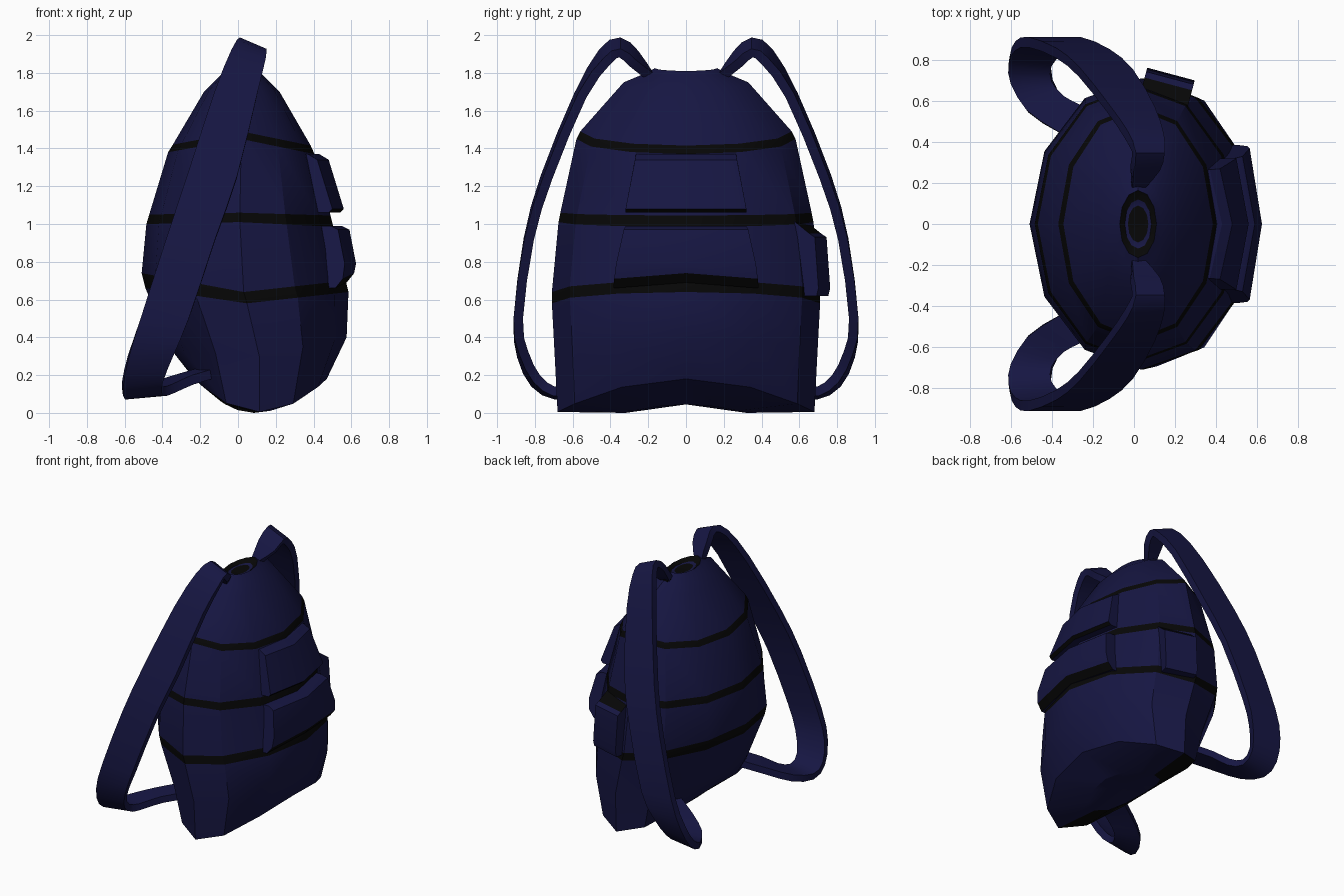
import bpy, bmesh, math
from mathutils import Vector, Matrix

if "Cube" in bpy.data.objects:
    bpy.data.objects.remove(bpy.data.objects["Cube"])


def material(name, rgb):
    m = bpy.data.materials.new(name)
    m.diffuse_color = (*rgb, 1)
    m.use_nodes = True
    m.node_tree.nodes["Principled BSDF"].inputs["Base Color"].default_value = m.diffuse_color
    return m


NAVY = material("navy_cloth", (0.008, 0.008, 0.055))
BLACK = material("black_trim", (0.002, 0.002, 0.002))


def finish(name, bm, smooth=30):
    bmesh.ops.recalc_face_normals(bm, faces=bm.faces)
    me = bpy.data.meshes.new(name)
    bm.to_mesh(me)
    bm.free()
    ob = bpy.data.objects.new(name, me)
    bpy.context.collection.objects.link(ob)
    me.materials.append(NAVY)
    me.materials.append(BLACK)
    bpy.ops.object.select_all(action='DESELECT')
    ob.select_set(True)
    bpy.context.view_layer.objects.active = ob
    bpy.ops.object.shade_smooth_by_angle(angle=math.radians(smooth))
    return ob


# Bag body: 12-sided rings (z at sides, z at +x, z at -x, x min, x max, half y, black below?)
RINGS = [
    (1.79, 1.79, 1.79, -0.03, 0.07, 0.09, 0),
    (1.795, 1.79, 1.79, -0.045, 0.085, 0.12, 1),
    (1.825, 1.81, 1.81, -0.07, 0.11, 0.165, 0),
    (1.80, 1.78, 1.78, -0.10, 0.14, 0.21, 0),
    (1.75, 1.70, 1.70, -0.18, 0.22, 0.33, 0),
    (1.49, 1.415, 1.42, -0.345, 0.385, 0.56, 1),
    (1.45, 1.37, 1.38, -0.37, 0.405, 0.58, 0),
    (1.06, 1.045, 1.05, -0.47, 0.49, 0.665, 1),
    (1.01, 0.985, 1.00, -0.485, 0.505, 0.675, 0),
    (0.64, 0.70, 0.74, -0.51, 0.57, 0.71, 1),
    (0.58, 0.64, 0.66, -0.49, 0.585, 0.71, 0),
    (0.30, 0.40, 0.33, -0.35, 0.575, 0.695, 0),
    (0.005, 0.18, 0.19, -0.24, 0.47, 0.68, 2),
    (0.0, 0.045, 0.06, -0.09, 0.26, 0.32, 0),
]
bm = bmesh.new()
loops = []
for k, (zs, zf, zb, x0, x1, ry, _) in enumerate(RINGS):
    loop = []
    power = 2 if k >= 12 else 1
    for i in range(12):
        c, s = math.cos(i * math.pi / 6), math.sin(i * math.pi / 6)
        z = zs + ((zf if c > 0 else zb) - zs) * abs(c) ** power
        loop.append(bm.verts.new(((x0 + x1) / 2 + (x1 - x0) / 2 * c, ry * s, z)))
    loops.append(loop)
for a, b, ring in zip(loops, loops[1:], RINGS):
    for i in range(12):
        j = (i + 1) % 12
        f = bm.faces.new((a[i], a[j], b[j], b[i]))
        # the last strip is black only at its rear part
        f.material_index = int(ring[6] == 1 or (ring[6] == 2 and 3 <= i <= 8))
bm.faces.new(loops[0]).material_index = 1
tip = bm.verts.new((0.10, 0, 0.045))
for i in range(12):
    bm.faces.new((loops[-1][i], loops[-1][(i + 1) % 12], tip))
finish("bag_body", bm)


# Pocket: rows of (z, outward distance, half width), swept over three columns
def pocket(name, rows, bend, black_row, origin=(0, 0, 0), angle=0, sag=0):
    bm = bmesh.new()
    grid = []
    for k, (z, d, w) in enumerate(rows):
        drop = sag if k > len(rows) // 2 else 0
        grid.append([bm.verts.new((d - bend * abs(t), t * w, z - drop * abs(t)))
                     for t in (-1, 0, 1)])
    for k in range(len(grid)):
        a, b = grid[k], grid[(k + 1) % len(grid)]
        for t in (0, 1):
            bm.faces.new((a[t], a[t + 1], b[t + 1], b[t])).material_index = int(k == black_row)
    for t in (0, 2):
        bm.faces.new([r[t] for r in grid])
    bm.transform(Matrix.Translation(origin) @ Matrix.Rotation(angle, 4, 'Z'))
    return finish(name, bm)


pocket("upper_pocket", [(1.37, 0.36, 0.265), (1.37, 0.43, 0.265), (1.34, 0.48, 0.27),
                        (1.08, 0.56, 0.32), (1.06, 0.54, 0.32), (1.06, 0.42, 0.32)],
       0.06, 3)
pocket("lower_pocket", [(0.99, 0.46, 0.32), (0.99, 0.55, 0.32), (0.97, 0.59, 0.33),
                        (0.79, 0.625, 0.37), (0.74, 0.615, 0.38), (0.69, 0.575, 0.385),
                        (0.69, 0.48, 0.385)],
       0.06, 4, sag=0.03)
pocket("side_pocket", [(1.02, -0.06, 0.12), (0.95, 0.03, 0.12), (0.93, 0.06, 0.12),
                       (0.66, 0.08, 0.12), (0.62, 0.07, 0.12), (0.62, -0.06, 0.12)],
       0, 0, origin=(0.16, 0.655, 0), angle=math.radians(75))

# Shoulder straps: ribbon of outer / inner edge points
STRAP = [
    ((-0.01, 0.19, 1.78), (0.05, 0.19, 1.78)),
    ((-0.01, 0.27, 1.90), (0.12, 0.28, 1.85)),
    ((0.00, 0.35, 1.965), (0.14, 0.35, 1.905)),
    ((-0.04, 0.44, 1.91), (0.14, 0.42, 1.86)),
    ((-0.13, 0.57, 1.68), (0.10, 0.55, 1.68)),
    ((-0.27, 0.745, 1.25), (-0.005, 0.73, 1.25)),
    ((-0.38, 0.835, 0.92), (-0.12, 0.83, 0.92)),
    ((-0.515, 0.888, 0.50), (-0.26, 0.888, 0.50)),
    ((-0.58, 0.87, 0.30), (-0.34, 0.86, 0.32)),
    ((-0.61, 0.80, 0.155), (-0.40, 0.79, 0.18)),
    ((-0.60, 0.69, 0.095), (-0.40, 0.70, 0.115)),
    ((-0.52, 0.55, 0.115), (-0.34, 0.62, 0.13)),
    ((-0.37, 0.45, 0.165), (-0.24, 0.57, 0.175)),
    ((-0.20, 0.36, 0.215), (-0.10, 0.50, 0.215)),
]


def midpoints(points):
    """Insert one Catmull-Rom point between each pair."""
    p = [Vector(q) for q in points]
    out = []
    for i in range(len(p) - 1):
        a, d = p[max(i - 1, 0)], p[min(i + 2, len(p) - 1)]
        out += [p[i], (9 * (p[i] + p[i + 1]) - a - d) / 16]
    return out + [p[-1]]


edges = [midpoints([st[k] for st in STRAP]) for k in (0, 1)]
HALF = 0.025
for side, s in (("left", 1), ("right", -1)):
    bm = bmesh.new()
    sections = []
    for i, (a, b) in enumerate(zip(*edges)):
        lo, hi = max(i - 1, 0), min(i + 1, len(edges[0]) - 1)
        along = edges[0][hi] + edges[1][hi] - edges[0][lo] - edges[1][lo]
        n = along.cross(b - a).normalized() * HALF
        quad = (a + n, b + n, b - n, a - n)
        sections.append([bm.verts.new((v.x, s * v.y, v.z)) for v in quad])
    for a, b in zip(sections, sections[1:]):
        for k in range(4):
            m = (k + 1) % 4
            bm.faces.new((a[k], a[m], b[m], b[k]))
    bm.faces.new(sections[0])
    bm.faces.new(sections[-1])
    finish(side + "_shoulder_strap", bm, 40)

# Strap anchors beside the mouth
for side, s in (("left", 1), ("right", -1)):
    bm = bmesh.new()
    bmesh.ops.create_cone(bm, cap_ends=True, segments=8, radius1=0.04, radius2=0.03, depth=0.05)
    bm.transform(Matrix.Translation((0.02, s * 0.205, 1.785)))
    for f in bm.faces:
        f.material_index = 1
    finish(side + "_strap_anchor", bm)
